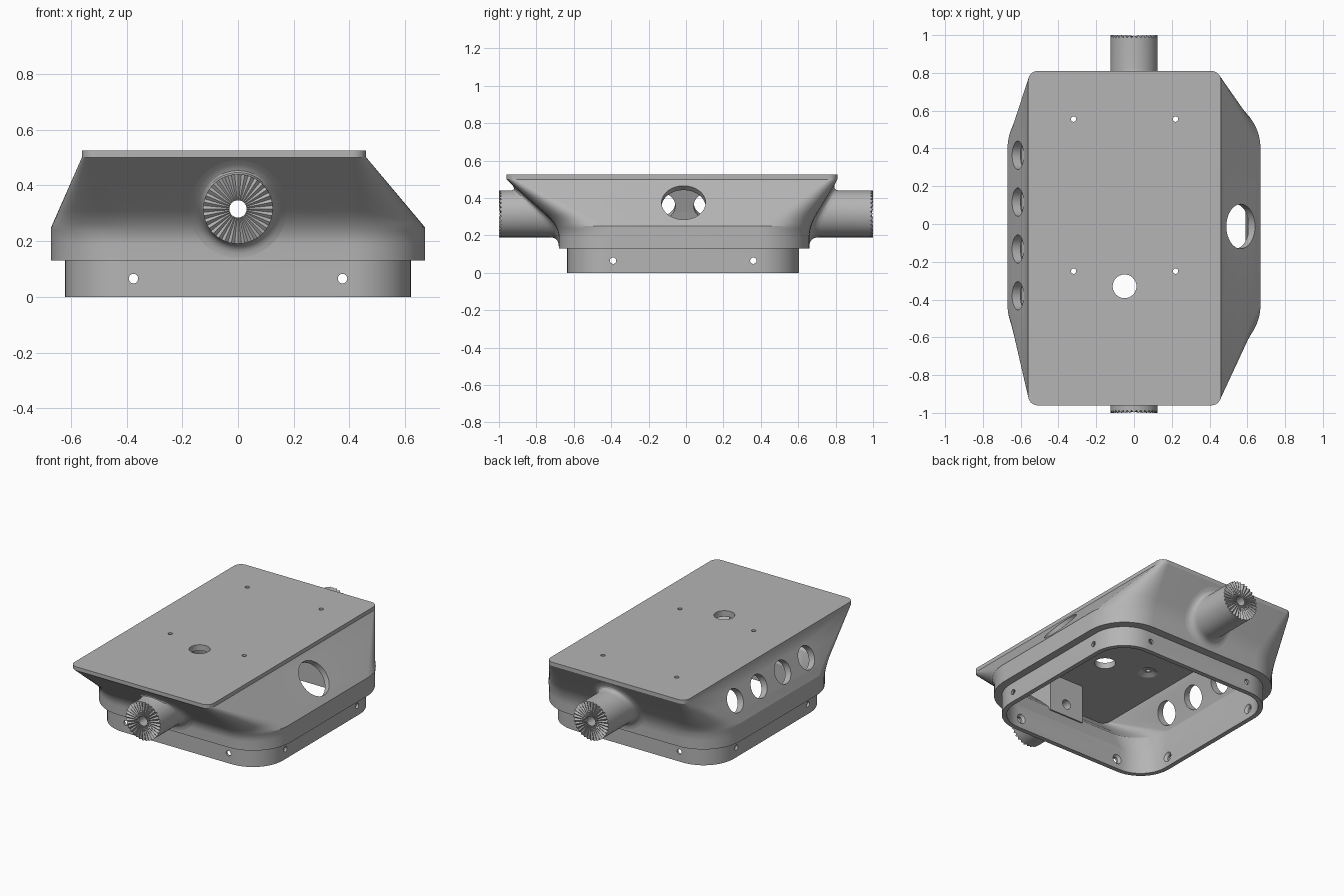
import bpy, bmesh
from math import sin, cos, pi, tau
from mathutils import Vector

if "Cube" in bpy.data.objects:
    bpy.data.objects.remove(bpy.data.objects["Cube"])

grey = bpy.data.materials.new("plain grey")
grey.use_nodes = True
COLOUR = (0.46, 0.46, 0.46, 1)
grey.diffuse_color = COLOUR
grey.node_tree.nodes["Principled BSDF"].inputs["Base Color"].default_value = COLOUR

AXIS_Z, TUBE_R, BORE_R, FILLET = 0.315, 0.125, 0.031, 0.05
FRONT, BACK = (-0.68, -0.28), (0.66, 0.15)   # wall position, overhang


def make_object(name, bm):
    bmesh.ops.recalc_face_normals(bm, faces=bm.faces)
    mesh = bpy.data.meshes.new(name)
    bm.to_mesh(mesh)
    bm.free()
    mesh.materials.append(grey)
    obj = bpy.data.objects.new(name, mesh)
    bpy.context.collection.objects.link(obj)
    return obj


def bridge(bm, a, b):
    for i in range(len(a)):
        j = (i + 1) % len(a)
        bm.faces.new((a[i], a[j], b[j], b[i]))


def finish(obj):
    bpy.ops.object.select_all(action='DESELECT')
    obj.select_set(True)
    bpy.context.view_layer.objects.active = obj
    bpy.ops.object.shade_smooth_by_angle(angle=pi / 9)


def cut(obj, place, direction, r1, r2, depth):
    """Drill a round or conical hole along a direction."""
    bm = bmesh.new()
    bmesh.ops.create_cone(bm, cap_ends=True, segments=32, radius1=r1, radius2=r2, depth=depth)
    cutter = make_object("hole_cutter", bm)
    cutter.location = place
    cutter.rotation_euler = Vector(direction).to_track_quat('Z', 'Y').to_euler()
    cutter.hide_render = True
    mod = obj.modifiers.new("hole", 'BOOLEAN')
    mod.object, mod.operation, mod.solver = cutter, 'DIFFERENCE', 'EXACT'
    bpy.context.view_layer.objects.active = obj
    bpy.ops.object.modifier_apply(modifier=mod.name)
    bpy.data.objects.remove(cutter)


def ramp(t, w=0.25):
    """Straight ramp with a rounded start."""
    return 0 if t < -w else t if t > w else (t + w) ** 2 / (4 * w)


def wall(side, z):
    return side[0] + side[1] * ramp((z - 0.25) / 0.25)


def rounded(z, x0, x1, y0, y1, r, steps=12):
    points = []
    for k, (cx, cy) in enumerate(((x1 - r, y1 - r), (x0 + r, y1 - r),
                                  (x0 + r, y0 + r), (x1 - r, y0 + r))):
        for s in range(steps + 1):
            a = (k + s / steps) * pi / 2
            points.append((cx + r * cos(a), cy + r * sin(a), z))
    return points


def hull(t, o=0.0):
    """Section of the flared body, inset by o."""
    z, u = 0.25 + 0.25 * t, max(t, 0)
    return rounded(z, -0.67 + 0.11 * u + o, 0.67 - 0.21 * u - o,
                   wall(FRONT, z) + o, wall(BACK, z) - o, 0.27 - 0.22 * u - o / 3)


def skirt(z, o):
    return rounded(z, -0.62 + o, 0.62 - o, -0.635 + o, 0.605 - o, 0.22 - o)


# Hollow body: inside from the ceiling down, then outside up to the top plate
sections = [hull(0.94, 0.045), hull(0.3, 0.05), hull(0.05, 0.055),
            skirt(0.15, 0.03), skirt(0, 0.03), skirt(0, 0), skirt(0.13, 0), hull(-0.48)]
sections += [hull(t / 20) for t in (-5, -4, -3, -2, -1, 0, 1, 2, 3, 4, 5, 12, 20)]
sections.append([(x, y, 0.525) for x, y, z in hull(1)])
bm = bmesh.new()
rings = [[bm.verts.new(p) for p in s] for s in sections]
for a, b in zip(rings, rings[1:]):
    bridge(bm, a, b)
bm.faces.new(rings[0])
bm.faces.new(rings[-1])
body = make_object("housing_shell", bm)

# Screw holes round the skirt, countersunk inside
for s in (-0.375, 0.375):
    cut(body, (s, 0, 0.065), (0, 1, 0), 0.017, 0.017, 3)
    cut(body, (0, s - 0.015, 0.065), (1, 0, 0), 0.017, 0.017, 3)
    for d in (-1, 1):
        cut(body, (s, -0.015 + 0.59 * d, 0.065), (0, d, 0), 0.045, 0.017, 0.03)
        cut(body, (0.59 * d, s - 0.015, 0.065), (d, 0, 0), 0.045, 0.017, 0.03)

# Top plate holes
cut(body, (-0.05, -0.33, 0.5), (0, 0, 1), 0.063, 0.063, 0.2)
for x in (-0.32, 0.22):
    for y in (-0.25, 0.555):
        cut(body, (x, y, 0.5), (0, 0, 1), 0.014, 0.014, 0.2)
        cut(body, (x, y, 0.485), (0, 0, 1), 0.09, 0.03, 0.03)

# Side holes, square to the sloping walls
cut(body, (0.565, -0.013, 0.375), (0.25, 0, 0.21), 0.118, 0.118, 0.3)
for i in range(4):
    cut(body, (-0.615, -0.38 + 0.248 * i, 0.375), (-0.25, 0, 0.11), 0.075, 0.075, 0.3)
cut(body, (0, 0, AXIS_Z), (0, 1, 0), BORE_R, BORE_R, 3)
finish(body)


def tube(name, side, end, inner):
    """Hollow spigot with a filleted root and a toothed end face."""
    n, d = 64, 1 if end > 0 else -1
    bm = bmesh.new()
    columns = []
    for i in range(n):
        a = tau * i / n
        c, s = cos(a), sin(a)
        root = wall(side, AXIS_Z + TUBE_R * s)
        edge = wall(side, AXIS_Z + (TUBE_R + FILLET) * s)
        path = [(BORE_R, inner), (0.115, inner), (0.115, root - 0.02 * d),
                (TUBE_R + FILLET * 0.9, edge - 0.02 * d)]
        for k in range(7):
            t = k / 6
            r = TUBE_R + FILLET * (1 - t) ** 2
            y = (1 - t) ** 2 * edge + 2 * t * (1 - t) * root + t * t * (root + FILLET * d)
            path.append((r, y))
        path += [(TUBE_R, end - 0.014 * d * (i % 2)), (BORE_R, end - 0.007 * d)]
        columns.append([bm.verts.new((r * c, y, AXIS_Z + r * s)) for r, y in path])
    for i in range(n):
        bridge(bm, columns[i], columns[(i + 1) % n])
    finish(make_object(name, bm))


tube("front_spigot", FRONT, -1.0, -0.64)
tube("back_spigot", BACK, 1.0, 0.62)


def block(name, profile):
    """Wedge inside the overhang that backs a spigot."""
    bm = bmesh.new()
    sides = [[bm.verts.new((x, y, z)) for y, z in profile] for x in (-TUBE_R, TUBE_R)]
    bridge(bm, *sides)
    for s in sides:
        bm.faces.new(s)
    obj = make_object(name, bm)
    cut(obj, (0, 0, AXIS_Z), (0, 1, 0), BORE_R, BORE_R, 3)
    finish(obj)


block("front_inner_block", [(-0.63, 0.235), (-0.63, 0.5), (-0.925, 0.5), (-0.655, 0.235)])
block("back_inner_block", [(0.61, 0.235), (0.61, 0.5), (0.785, 0.5), (0.635, 0.235)])
